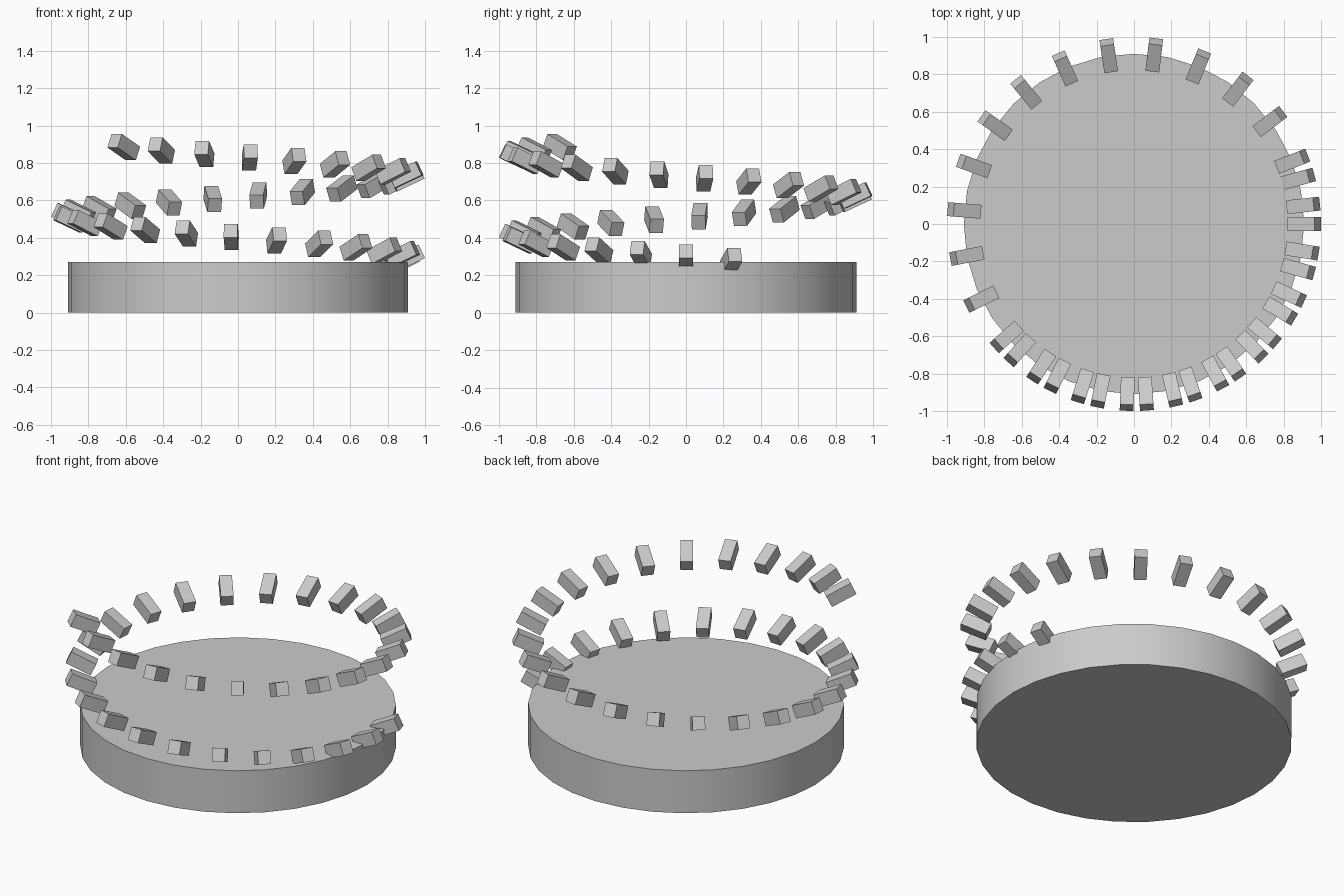
import bpy
from math import radians, cos, sin
from mathutils import Matrix

if "Cube" in bpy.data.objects:
    bpy.data.objects.remove(bpy.data.objects["Cube"])

RADIUS = 0.91
BASE_H = 0.27
STEP = radians(15.38)   # turn between neighbouring blocks
RISE = 0.01848          # climb between neighbouring blocks
TILT = radians(25)      # outer ends point upward

# Round base with smooth wall
bpy.ops.mesh.primitive_cylinder_add(vertices=32, radius=RADIUS, depth=BASE_H,
                                    location=(0, 0, BASE_H / 2))
base = bpy.context.object
base.name = "round_base"
bpy.ops.object.shade_smooth_by_angle(angle=radians(30))

# Shared block mesh: length along x, tilted and placed per step
bpy.ops.mesh.primitive_cube_add(size=1)
first = bpy.context.object
block_mesh = first.data
block_mesh.name = "spiral_block"
block_mesh.transform(Matrix.Diagonal((0.16, 0.074, 0.08, 1)))
bpy.data.objects.remove(first)

# Blocks climbing clockwise in a spiral above the rim
for n in range(-1, 33):
    a = -n * STEP
    block = bpy.data.objects.new(f"spiral_block_{n + 2:02d}", block_mesh)
    block.location = (RADIUS * cos(a), RADIUS * sin(a), 0.294 + n * RISE)
    block.rotation_euler = (0, -TILT, a)
    bpy.context.collection.objects.link(block)
